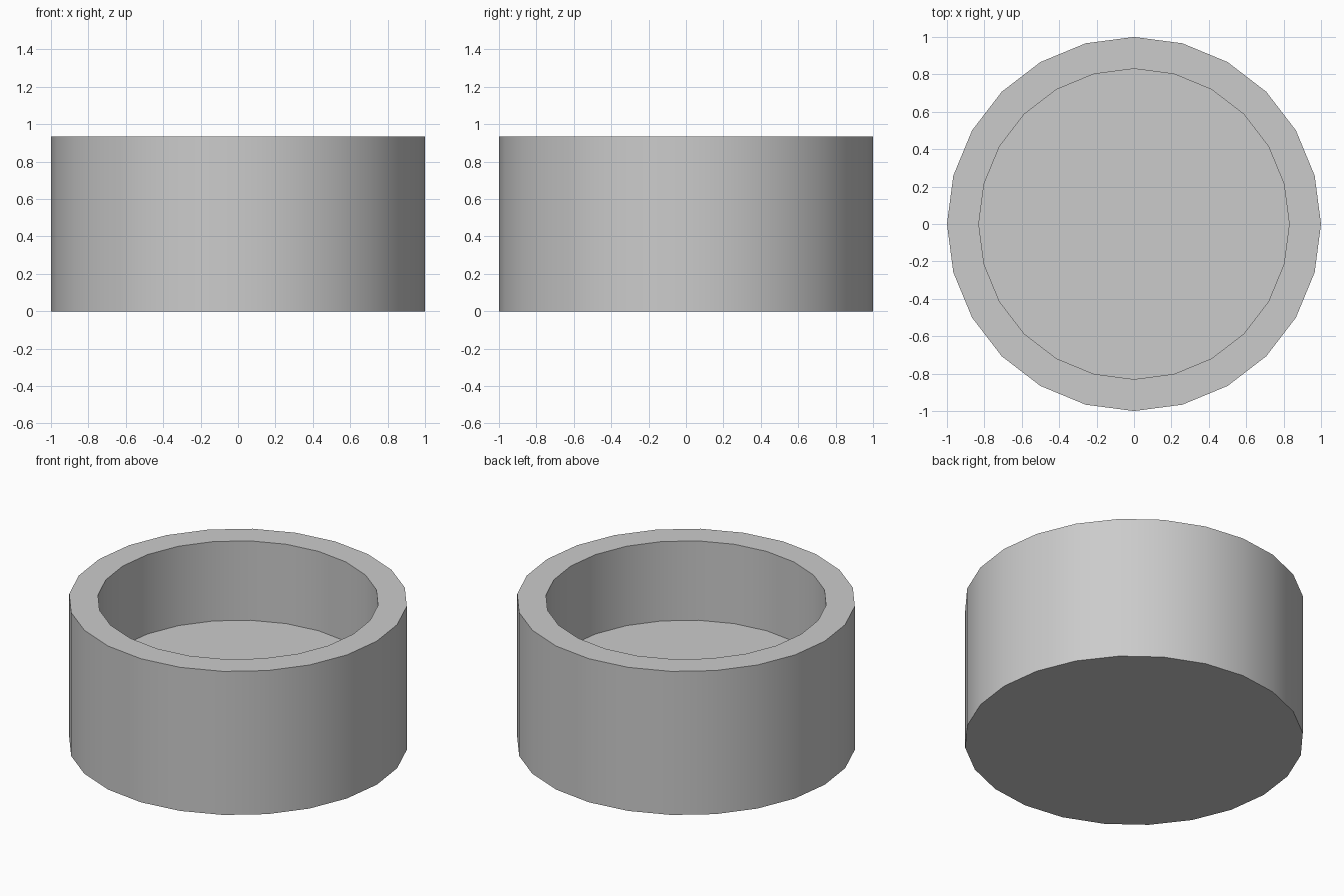
import bpy, bmesh
from math import cos, sin, tau, radians

if "Cube" in bpy.data.objects:
    bpy.data.objects.remove(bpy.data.objects["Cube"])

SIDES = 24
OUTER, INNER = 1.0, 0.83
HEIGHT, FLOOR = 0.935, 0.418

# Cup: profile rings from the underside, up the outer wall, over the rim, down to the inner floor
profile = [(OUTER, 0), (OUTER, HEIGHT), (INNER, HEIGHT), (INNER, FLOOR)]
bm = bmesh.new()
rings = [[bm.verts.new((r * cos(tau * i / SIDES), r * sin(tau * i / SIDES), z))
          for i in range(SIDES)] for r, z in profile]
for low, high in zip(rings, rings[1:]):
    for i in range(SIDES):
        j = (i + 1) % SIDES
        bm.faces.new((low[i], low[j], high[j], high[i]))

# Underside and recessed floor
bm.faces.new(rings[0][::-1])
bm.faces.new(rings[-1])
bmesh.ops.recalc_face_normals(bm, faces=bm.faces)

mesh = bpy.data.meshes.new("round_cup")
bm.to_mesh(mesh)
bm.free()
cup = bpy.data.objects.new("round_cup", mesh)
bpy.context.collection.objects.link(cup)

# Smooth walls with sharp rims
bpy.context.view_layer.objects.active = cup
cup.select_set(True)
bpy.ops.object.shade_smooth_by_angle(angle=radians(30))
